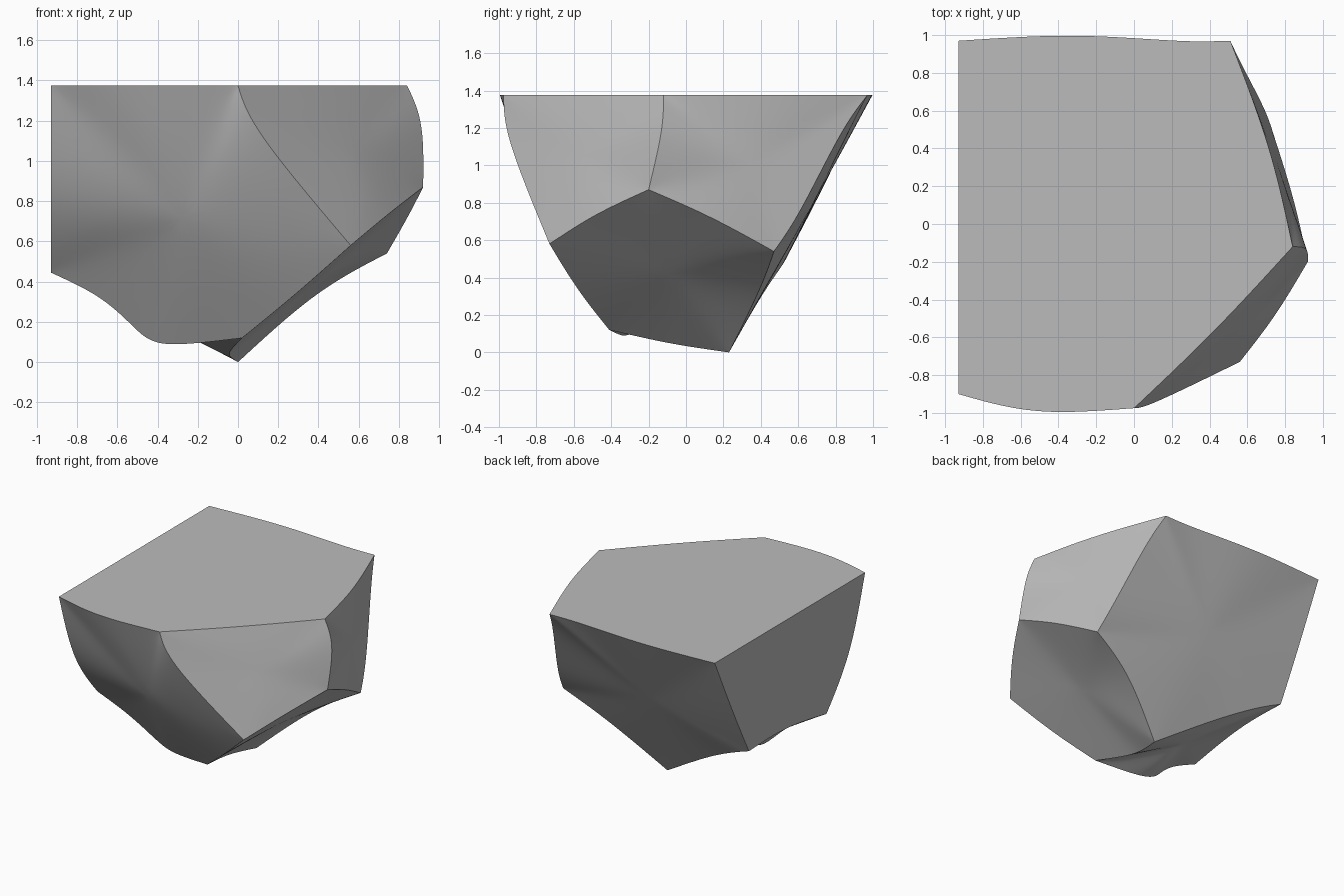
import bpy, bmesh

cube = bpy.data.objects.get("Cube")
if cube:
    bpy.data.objects.remove(cube, do_unlink=True)

TOP = 1.375   # height of the flat cut on top
SIDE = -0.93  # x of the flat cut on the side

# Corners where three or more facets meet
corners = {
    "top_front_cut": (SIDE, -0.90, TOP), "top_front": (0.0, -0.975, TOP),
    "top_right": (0.84, -0.12, TOP), "top_back": (0.51, 0.97, TOP),
    "top_back_cut": (SIDE, 0.97, TOP),
    "front_low": (0.56, -0.73, 0.58), "right_low": (0.92, -0.20, 0.87),
    "back_low": (0.74, 0.47, 0.54), "tip": (0.0, 0.23, 0.0),
    "tip_front": (0.02, -0.41, 0.12),
    "cut_front_low": (SIDE, -0.42, 0.445), "cut_back_low": (SIDE, 0.545, 0.52),
}

# Ridges: start corner, end corner, points the ridge bends through
ridges = [
    ("top_front_cut", "top_front", [(-0.67, -0.975, TOP), (-0.4, -1.005, TOP)]),
    ("top_front", "top_right", [(0.43, -0.57, TOP)]),
    ("top_right", "top_back", [(0.73, 0.4, TOP)]),
    ("top_back", "top_back_cut", [(0.3, 0.963, TOP), (0, 0.985, TOP), (-0.4, 1.005, TOP)]),
    ("top_back_cut", "top_front_cut", []),
    ("top_front", "front_low", [(0.06, -0.975, 1.17)]),
    ("top_right", "right_low", [(0.925, -0.12, 1.2)]),
    ("top_back", "back_low", [(0.57, 0.84, 1.21), (0.70, 0.6, 0.72)]),
    ("front_low", "right_low", [(0.75, -0.49, 0.74)]),
    ("right_low", "back_low", [(0.85, 0.13, 0.73)]),
    ("back_low", "tip", [(0.39, 0.41, 0.36)]),
    ("front_low", "tip_front", [(0.28, -0.58, 0.33)]),
    ("tip_front", "tip", [(-0.04, -0.15, 0.06), (-0.05, 0.02, 0.03)]),
    ("tip_front", "cut_front_low", [(-0.31, -0.33, 0.08), (-0.45, -0.30, 0.10),
                                    (-0.55, -0.35, 0.21), (-0.7, -0.40, 0.34)]),
    ("tip", "cut_back_low", [(-0.5, 0.41, 0.32), (-0.8, 0.52, 0.47)]),
    ("top_front_cut", "cut_front_low", [(SIDE, -0.73, 0.8)]),
    ("top_back_cut", "cut_back_low", [(SIDE, 0.74, 0.89)]),
    ("cut_front_low", "cut_back_low", [(SIDE, 0.09, 0.54)]),
]

# Facets: corners in order, and the middle point that makes the facet bulge or dip
facets = [
    ("top_front_cut top_front top_right top_back top_back_cut", None),
    ("top_front_cut top_back_cut cut_back_low cut_front_low", None),
    ("top_front_cut top_front front_low tip_front cut_front_low", (-0.25, -0.77, 0.72)),
    ("top_front top_right right_low front_low", (0.58, -0.56, 1.03)),
    ("top_right top_back back_low right_low", (0.75, 0.35, 1.0)),
    ("top_back top_back_cut cut_back_low tip back_low", (-0.15, 0.66, 0.75)),
    ("front_low right_low back_low tip tip_front", (0.42, -0.08, 0.43)),
    ("tip tip_front cut_front_low cut_back_low", (-0.40, 0.08, 0.20)),
]

bm = bmesh.new()
vert = {name: bm.verts.new(co) for name, co in corners.items()}
path = {}
for a, b, bends in ridges:
    mids = [bm.verts.new(co) for co in bends]
    path[a, b] = mids
    path[b, a] = mids[::-1]

middles = []
for names, middle in facets:
    names = names.split()
    loop = []
    for a, b in zip(names, names[1:] + names[:1]):
        loop += [vert[a]] + path[a, b]
    middles.append((bm.faces.new(loop), middle))
bmesh.ops.recalc_face_normals(bm, faces=bm.faces[:])

# Ridges stay sharp, facets between them are rounded by subdivision
crease = bm.edges.layers.float.new("crease_edge")
for e in bm.edges:
    e[crease] = 1.0
    e.smooth = False
for face, middle in middles:
    if middle:
        centre = bmesh.ops.poke(bm, faces=[face])["verts"][0]
        centre.co = middle
        for e in centre.link_edges:
            e[crease] = 0.0
            e.smooth = True
for f in bm.faces:
    f.smooth = True

mesh = bpy.data.meshes.new("rock_chunk")
bm.to_mesh(mesh)
bm.free()
rock = bpy.data.objects.new("rock_chunk", mesh)
bpy.context.collection.objects.link(rock)
sub = rock.modifiers.new("rounded_facets", "SUBSURF")
sub.levels = sub.render_levels = 4

# Plain stone grey
grey = bpy.data.materials.new("stone_grey")
grey.use_nodes = True
colour = (0.5, 0.5, 0.5, 1.0)
grey.diffuse_color = colour
grey.node_tree.nodes["Principled BSDF"].inputs["Base Color"].default_value = colour
mesh.materials.append(grey)
